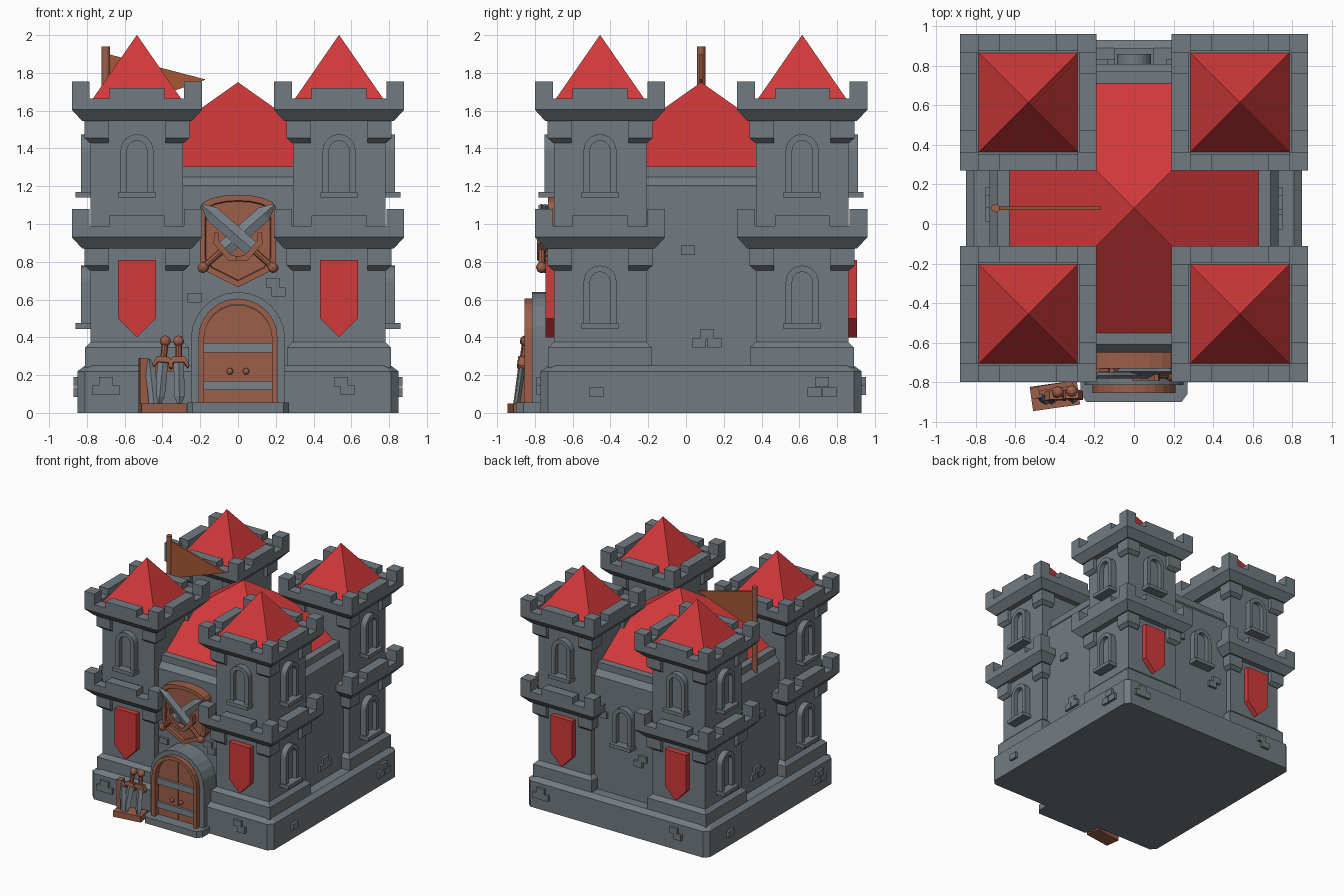
import bpy, bmesh, math
from mathutils import Matrix, Vector

if "Cube" in bpy.data.objects:
    bpy.data.objects.remove(bpy.data.objects["Cube"])

CY = 0.08      # castle centre in y
T = 0.535      # tower offset from the centre


def material(name, r, g, b):
    m = bpy.data.materials.new(name)
    m.diffuse_color = (r, g, b, 1)
    m.use_nodes = True
    m.node_tree.nodes["Principled BSDF"].inputs["Base Color"].default_value = m.diffuse_color
    return m


STONE = material("stone grey", 0.168, 0.198, 0.222)
RED = material("roof red", 0.64, 0.041, 0.043)
WOOD = material("wood brown", 0.33, 0.112, 0.066)
FLAG = material("flag rust", 0.39, 0.095, 0.036)
STEEL = material("steel grey", 0.19, 0.225, 0.25)


def add(name, bm, mat, matrix=Matrix()):
    bmesh.ops.recalc_face_normals(bm, faces=bm.faces[:])
    me = bpy.data.meshes.new(name)
    bm.to_mesh(me)
    bm.free()
    me.materials.append(mat)
    ob = bpy.data.objects.new(name, me)
    ob.matrix_world = matrix
    bpy.context.collection.objects.link(ob)
    return ob


def loft(name, rings, mat, matrix=Matrix(), closed=False):
    """Skin a list of equal-length point loops."""
    bm = bmesh.new()
    vs = [[bm.verts.new(p) for p in r] for r in rings]
    n = len(vs[0])
    for a, b in zip(vs, vs[1:]):
        for i in range(n):
            j = (i + 1) % n
            bm.faces.new((a[i], a[j], b[j], b[i]))
    bm.faces.new(vs[0])
    bm.faces.new(vs[-1])
    return add(name, bm, mat, matrix)


def square(h, z, c=0.0):
    """Square loop of half width h, with optional cut corners."""
    if not c:
        return [(-h, -h, z), (h, -h, z), (h, h, z), (-h, h, z)]
    return [(-h + c, -h, z), (h - c, -h, z), (h, -h + c, z), (h, h - c, z),
            (h - c, h, z), (-h + c, h, z), (-h, h - c, z), (-h, -h + c, z)]


def stack(name, levels, mat, matrix=Matrix(), c=0.0):
    return loft(name, [square(h, z, c) for h, z in levels], mat, matrix)


def box(name, x0, x1, y0, y1, z0, z1, mat, matrix=Matrix()):
    return loft(name, [[(x0, y0, z), (x1, y0, z), (x1, y1, z), (x0, y1, z)]
                       for z in (z0, z1)], mat, matrix)


def prism(name, pts, y0, y1, mat, matrix=Matrix()):
    return loft(name, [[(x, y, z) for x, z in pts] for y in (y0, y1)], mat, matrix)


def arch(h, z0, spring, n=12):
    arc = [(h * math.cos(math.pi * i / n), spring + h * math.sin(math.pi * i / n))
           for i in range(n + 1)]
    return [(h, z0)] + arc + [(-h, z0)]


def arch_band(name, ro, ri, z0, spring, y0, y1, mat, matrix=Matrix()):
    rings = [[(a, y0, b), (c, y0, d), (c, y1, d), (a, y1, b)]
             for (a, b), (c, d) in zip(arch(ro, z0, spring), arch(ri, z0, spring))]
    return loft(name, rings, mat, matrix)


def cylinder(name, r, depth, mat, matrix, n=12):
    bm = bmesh.new()
    bmesh.ops.create_cone(bm, cap_ends=True, segments=n, radius1=r, radius2=r, depth=depth)
    return add(name, bm, mat, matrix)


def ball(name, r, mat, matrix):
    bm = bmesh.new()
    bmesh.ops.create_uvsphere(bm, u_segments=10, v_segments=6, radius=r)
    return add(name, bm, mat, matrix)


def move(x, y, z):
    return Matrix.Translation((x, y, z))


def wall(side, along, out, z, cx=0.0, cy=CY):
    """Frame on a wall: side 0 front, 1 right, 2 back, 3 left; -y points outward."""
    return move(cx, cy, 0) @ Matrix.Rotation(side * math.pi / 2, 4, 'Z') @ move(along, -out, z)


def window(m):
    arch_band("window_frame", 0.087, 0.053, 0.03, 0.248, -0.05, 0.02, STONE, m)
    prism("window_pane", arch(0.053, 0.03, 0.248), -0.012, 0.02, STONE, m)
    box("window_sill", -0.098, 0.098, -0.08, 0.02, 0, 0.03, STONE, m)


def sword(pommel, tip, width, guard):
    p, t = Vector(pommel), Vector(tip)
    d = (t - p).normalized()
    x = Vector((0, 1, 0)).cross(d).normalized()
    m = move(*p) @ Matrix((x, d.cross(x), d)).transposed().to_4x4()
    L, w = (t - p).length, width / 2
    loft("sword_blade", [[(-a, 0, z), (0, -0.016, z), (a, 0, z), (0, 0.016, z)]
                         for a, z in ((w, 0.28 * L), (w, 0.86 * L), (0.008, L))], STEEL, m)
    g, z = guard / 2, 0.25 * L
    prism("sword_guard", [(-g, z + 0.045), (-g * .6, z), (g * .6, z), (g, z + 0.045),
                          (g * .85, z + 0.06), (g * .5, z + 0.03), (-g * .5, z + 0.03),
                          (-g * .85, z + 0.06)], -0.025, 0.02, WOOD, m)
    cylinder("sword_grip", 0.017, 0.27 * L, WOOD, m @ move(0, 0, 0.135 * L), 8)
    ball("sword_pommel", 0.03, WOOD, m)


# Base, keep and keep roof
C = move(0, CY, 0)
stack("base", [(0.85, 0), (0.85, 0.22), (0.81, 0.25)], STONE, C, c=0.04)
stack("keep", [(0.73, 0.24), (0.73, 1.205), (0.69, 1.25), (0.69, 1.305)], STONE, C)
stack("keep_roof", [(0.63, 1.305), (0.001, 1.75)], RED, C)

# Four corner towers
for sx in (-1, 1):
    for sy in (-1, 1):
        cx, cy = sx * T, CY + sy * T
        M = move(cx, cy, 0)
        stack("tower", [(0.275, 0.24), (0.275, 0.345), (0.245, 0.375), (0.245, 0.87),
                        (0.29, 0.87), (0.345, 0.93), (0.345, 0.99), (0.26, 0.99),
                        (0.26, 0.94), (0.245, 0.94), (0.245, 1.545), (0.29, 1.545),
                        (0.345, 1.605), (0.345, 1.665), (0.26, 1.665), (0.26, 1.64)], STONE, M)
        stack("tower_roof", [(0.25, 1.64), (0.001, 2.0)], RED, M)
        for z in (0.93, 1.605):
            for s in range(4):
                W = wall(s, 0, 0, z, cx, cy)
                box("corner_merlon", 0.25, 0.345, -0.345, -0.25, 0.05, 0.15, STONE, W)
                box("middle_merlon", -0.145, 0.145, -0.345, -0.26, 0.05, 0.115, STONE, W)
                # bracket under the parapet corner, tapered at its foot
                loft("corner_bracket",
                     [[(0.15, -b, h), (b, -b, h), (b, -0.15, h), (0.15, -0.15, h)]
                      for b, h in ((0.25, -0.175), (0.278, -0.15), (0.278, -0.06))], STONE, W)
        fb = 0 if sy < 0 else 2
        lr = 1 if sx > 0 else 3
        window(wall(fb, 0, 0.245, 1.14, cx, cy))
        window(wall(lr, 0, 0.245, 1.14, cx, cy))
        window(wall(lr, 0, 0.245, 0.445, cx, cy))
        prism("banner", [(-0.1, 0.81), (-0.1, 0.5), (0, 0.4), (0.1, 0.5), (0.1, 0.81)],
              -0.045, 0.01, RED, wall(fb, 0, 0.245, 0, cx, cy))
window(wall(2, 0, 0.73, 0.68))

# Raised bricks: (side, along, z) on keep walls and on the base
keep_bricks = [(0, -0.23, 0.61), (0, 0.185, 0.69), (0, 0.215, 0.64),
               (1, -0.07, 0.86), (1, 0.03, 0.42), (1, -0.01, 0.37), (1, 0.07, 0.37),
               (2, 0.17, 0.62), (2, -0.2, 0.9), (2, 0.13, 0.57),
               (3, 0.03, 0.86), (3, -0.03, 0.42), (3, 0.02, 0.37), (3, -0.07, 0.37)]
base_bricks = [(0, -0.7, 0.165), (0, -0.735, 0.12), (0, -0.665, 0.12),
               (0, 0.545, 0.165), (0, 0.58, 0.12),
               (1, -0.555, 0.11), (1, 0.64, 0.165), (1, 0.6, 0.11), (1, 0.68, 0.11)]
base_bricks += [(s + 2, a, z) for s, a, z in base_bricks]
for bricks, out in ((keep_bricks, 0.73), (base_bricks, 0.85)):
    for s, a, z in bricks:
        box("brick", -0.037, 0.037, -0.022, 0.01, -0.025, 0.025, STONE, wall(s, a, out, z))

# Door with stone arch, wooden frame and step
arch_band("door_arch", 0.25, 0.205, 0, 0.39, -0.815, -0.64, STONE)
arch_band("door_frame", 0.21, 0.18, 0.05, 0.395, -0.855, -0.7, WOOD)
prism("door_panel", arch(0.182, 0.05, 0.39), -0.805, -0.7, WOOD)
box("door_seam", -0.004, 0.004, -0.809, -0.8, 0.05, 0.57, WOOD)
for z in (0.12, 0.32):
    box("door_band", -0.18, 0.18, -0.825, -0.8, z, z + 0.05, STEEL)
for x in (-0.042, 0.042):
    ball("door_knob", 0.018, WOOD, move(x, -0.825, 0.22))
loft("door_step", [[(-0.27, -0.7, z), (-0.27, -0.86, z), (-0.24, -0.9, z), (0.24, -0.9, z),
                    (0.27, -0.86, z), (0.27, -0.7, z)] for z in (0, 0.055)], STONE)

# Shield with a recessed face and crossed swords
top = [(0.2 * math.cos(a), 1.09 + 0.065 * math.sin(a))
       for a in (math.pi * i / 8 for i in range(9))]
outline = top + [(-0.2, 0.8), (-0.16, 0.745), (0, 0.665), (0.16, 0.745), (0.2, 0.8)]


def shield_ring(k, y):
    return [(x * k, y, 0.92 + (z - 0.92) * k) for x, z in outline]


loft("shield", [shield_ring(1, -0.64), shield_ring(1, -0.73), shield_ring(0.87, -0.73),
                shield_ring(0.85, -0.712)], WOOD)
sword((0.185, -0.765, 0.77), (-0.19, -0.765, 1.1), 0.085, 0.2)
sword((-0.185, -0.745, 0.77), (0.19, -0.745, 1.1), 0.085, 0.2)

# Sword rack beside the door
R = move(-0.4, -0.868, 0) @ Matrix.Rotation(math.radians(8), 4, 'Z')
box("rack_base", -0.12, 0.12, -0.062, 0.062, 0, 0.05, WOOD, R)
box("rack_post", -0.12, -0.075, 0.0, 0.055, 0.05, 0.29, WOOD, R)
box("rack_rail", -0.08, 0.1, 0.035, 0.06, 0.22, 0.26, WOOD, R)
sword((-0.385, -0.85, 0.38), (-0.42, -0.9, 0.04), 0.055, 0.11)
sword((-0.315, -0.845, 0.38), (-0.31, -0.895, 0.04), 0.055, 0.11)
loft("rack_blade", [[(x - w, y, z), (x, y - 0.014, z), (x + w, y, z), (x, y + 0.014, z)]
                    for x, y, z, w in ((-0.445, -0.9, 0.05, 0.027), (-0.465, -0.875, 0.24, 0.027),
                                       (-0.47, -0.87, 0.285, 0.006))], STEEL)

# Flag on its pole
cylinder("flag_pole", 0.022, 0.74, WOOD, move(-0.7, CY, 1.57))
prism("flag", [(-0.69, 1.9), (-0.17, 1.765), (-0.69, 1.58)], CY - 0.008, CY + 0.008, FLAG)
